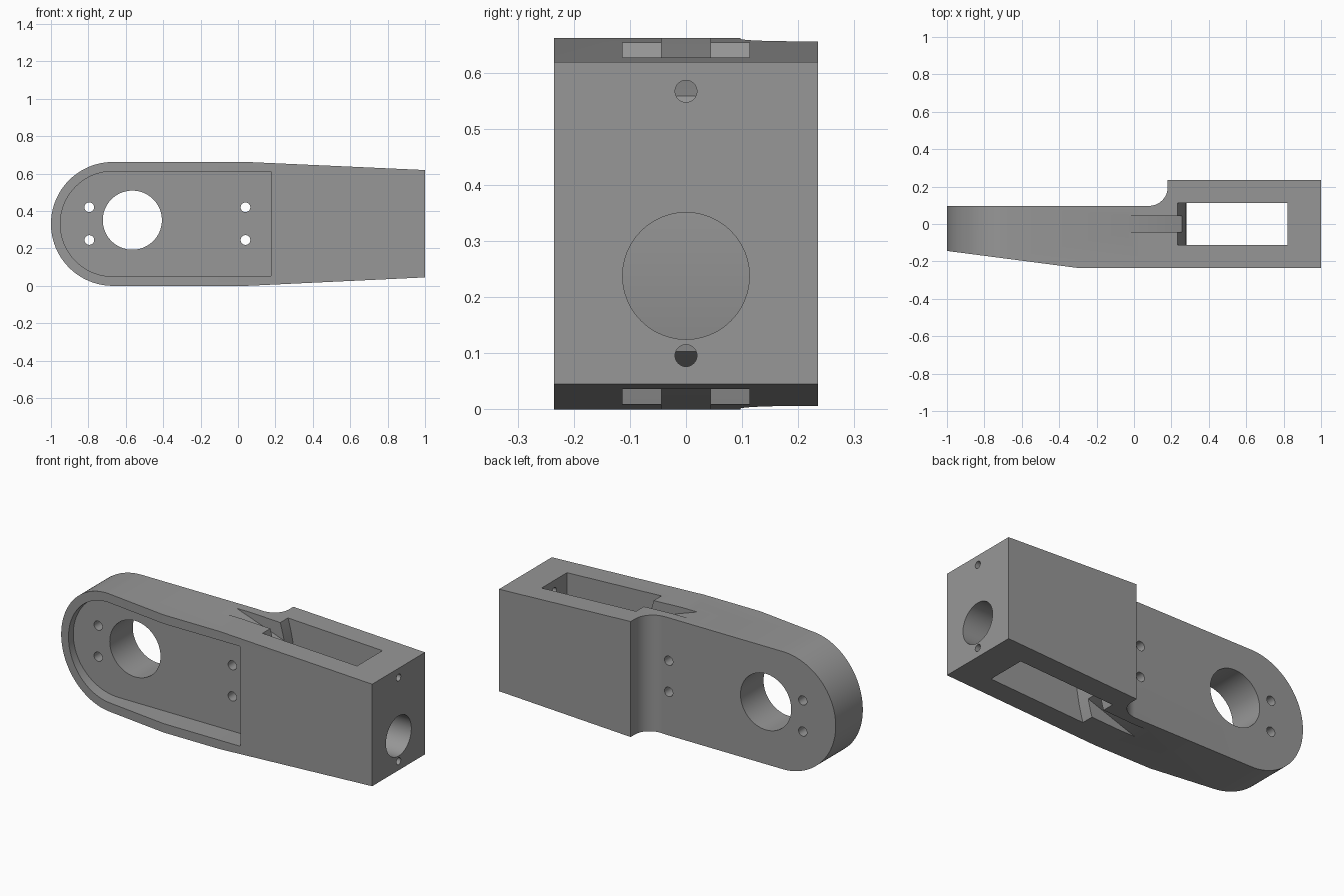
import bpy, bmesh, math
from mathutils import Vector

if "Cube" in bpy.data.objects:
    bpy.data.objects.remove(bpy.data.objects["Cube"])

metal = bpy.data.materials.new("mid grey")
metal.diffuse_color = (0.31, 0.31, 0.31, 1)
metal.use_nodes = True
metal.node_tree.nodes["Principled BSDF"].inputs["Base Color"].default_value = metal.diffuse_color


def prism(name, pts, place, a, b):
    """Extrude a 2D outline between a and b; place maps (u, v, depth) to xyz."""
    bm = bmesh.new()
    lo = [bm.verts.new(place(u, v, a)) for u, v in pts]
    hi = [bm.verts.new(place(u, v, b)) for u, v in pts]
    bm.faces.new(lo)
    bm.faces.new(hi)
    n = len(pts)
    for i in range(n):
        j = (i + 1) % n
        bm.faces.new((lo[i], lo[j], hi[j], hi[i]))
    bmesh.ops.recalc_face_normals(bm, faces=bm.faces)
    me = bpy.data.meshes.new(name)
    bm.to_mesh(me)
    bm.free()
    me.materials.append(metal)
    ob = bpy.data.objects.new(name, me)
    bpy.context.collection.objects.link(ob)
    return ob


def along_x(u, v, d): return Vector((d, u, v))
def along_y(u, v, d): return Vector((u, d, v))
def along_z(u, v, d): return Vector((u, v, d))


def arc(cx, cy, r, start, end, n):
    return [(cx + r * math.cos(math.radians(start + (end - start) * i / n)),
             cy + r * math.sin(math.radians(start + (end - start) * i / n)))
            for i in range(n + 1)]


def circle(cx, cy, r, n=48):
    return arc(cx, cy, r, 0, 360, n)[:-1]


def boolean(target, tool, operation='DIFFERENCE'):
    mod = target.modifiers.new("cut", 'BOOLEAN')
    mod.operation = operation
    mod.solver = 'EXACT'
    mod.object = tool
    bpy.context.view_layer.objects.active = target
    bpy.ops.object.modifier_apply(modifier=mod.name)
    bpy.data.objects.remove(tool)


MID, R = 0.331, 0.331

# body: side outline crossed with plan outline
side = arc(-1 + R, MID, R, 90, 270, 64) + [(0.05, 0), (1, 0.045), (1, 0.619), (0.05, 2 * R)]
body = prism("finger_link_body", side, along_y, -0.4, 0.4)
plan = ([(-1.1, -0.131), (-0.3, -0.235), (1.1, -0.235), (1.1, 0.235), (0.18, 0.235)]
        + arc(0.08, 0.197, 0.1, 0, -90, 20) + [(-1.1, 0.097)])
boolean(body, prism("plan", plan, along_z, -0.2, 0.9), 'INTERSECT')

# recess in the front, with tiny rounded right corners
recess = (arc(-1 + R, MID, 0.281, 90, 270, 64)
          + arc(0.17, 0.06, 0.01, -90, 0, 4) + arc(0.17, 0.602, 0.01, 0, 90, 4))
boolean(body, prism("recess", recess, along_y, -0.5, -0.108))

# round opening and four screw holes
boolean(body, prism("opening", circle(-0.565, 0.351, 0.158, 72), along_y, -0.5, 0.5))
for x in (-0.795, 0.04):
    for z in (0.245, 0.42):
        boolean(body, prism("screw_hole", circle(x, z, 0.026, 24), along_y, -0.5, 0.5))

# motor slot with a bowed inner wall
BOW = 1.11
slot = arc(0.28 - BOW, MID, BOW, -20, 20, 32) + [(0.82, 0.8), (0.82, -0.1)]
boolean(body, prism("slot", slot, along_y, -0.113, 0.113))

# sloping cord grooves, top and bottom
for s in (1, -1):
    groove = [(-0.04, MID + s * R), (0.4, MID + s * (R - 0.153)),
              (0.4, MID + s * 0.5), (-0.04, MID + s * 0.5)]
    boolean(body, prism("groove", groove, along_y, -0.044, 0.044))

# bore and cord holes in the end wall
for z, r in ((0.238, 0.113), (0.567, 0.0195), (0.096, 0.0195)):
    boolean(body, prism("end_hole", circle(0, z, r), along_x, 0.6, 1.2))

body.select_set(True)
bpy.context.view_layer.objects.active = body
bpy.ops.object.shade_smooth_by_angle(angle=math.radians(20))
